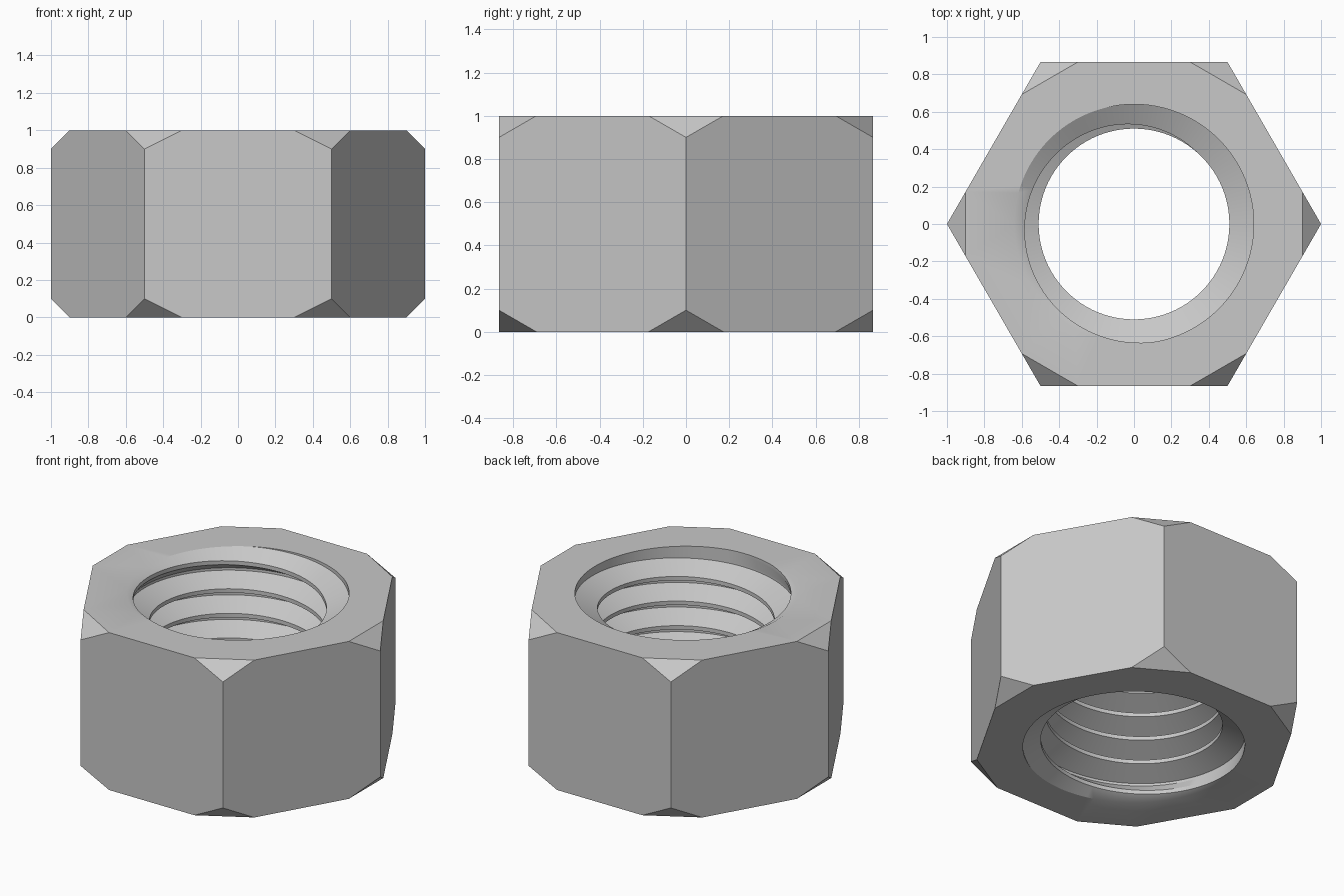
import bpy, bmesh, math
from mathutils import Vector

if "Cube" in bpy.data.objects:
    bpy.data.objects.remove(bpy.data.objects["Cube"], do_unlink=True)

HEIGHT, CHAMFER = 1.0, 0.1
MINOR, MAJOR = 0.51, 0.64
CREST, ROOT = 0.025, 0.016        # flat widths on the thread
TOP_ANGLE, TURNS, FADE = 280, 6.4, 0.64
PITCH = HEIGHT / TURNS
SEGMENTS = 96

steel = bpy.data.materials.new("grey steel")
steel.use_nodes = True
colour = (0.58, 0.58, 0.58, 1)
steel.diffuse_color = colour
steel.node_tree.nodes["Principled BSDF"].inputs["Base Color"].default_value = colour


def thread_column(angle):
    """Points up the bore wall at one angle; the crest fades out at both ends."""
    start = (angle - TOP_ANGLE) / 360 + TURNS
    start -= math.floor(TURNS)
    points = [(MAJOR, 0)]
    for k in range(-3, 11):
        t = start + k
        z = t * PITCH
        depth = min(1, max(0, min(t, TURNS - t) / FADE))
        r = MAJOR - (MAJOR - MINOR) * depth
        mid = z + PITCH / 2
        points += [(r, z - CREST / 2), (r, z + CREST / 2),
                   (MAJOR, mid - ROOT / 2), (MAJOR, mid + ROOT / 2)]
    points.append((MAJOR, HEIGHT))
    a = math.radians(angle)
    return [(r * math.cos(a), r * math.sin(a), min(HEIGHT, max(0, z)))
            for r, z in points]


bm = bmesh.new()

# Hexagonal body with its corners cut off
corners = [Vector((math.cos(math.radians(60 * i)), math.sin(math.radians(60 * i)), 0))
           for i in range(6)]
cut = CHAMFER / math.cos(math.radians(60))
for i, c in enumerate(corners):
    for end, inset in ((0, CHAMFER), (HEIGHT, HEIGHT - CHAMFER)):
        bm.verts.new((c.x, c.y, inset))
        for n in (corners[i - 1], corners[(i + 1) % 6]):
            p = c.lerp(n, cut)
            bm.verts.new((p.x, p.y, end))
bmesh.ops.convex_hull(bm, input=bm.verts[:])
bmesh.ops.dissolve_limit(bm, angle_limit=0.02, verts=bm.verts[:], edges=bm.edges[:])
bm.normal_update()
ends = [f for f in bm.faces if abs(f.normal.z) > 0.99]
bmesh.ops.delete(bm, geom=ends, context='FACES_ONLY')

# Threaded bore
columns = [[bm.verts.new(p) for p in thread_column(360 * i / SEGMENTS)]
           for i in range(SEGMENTS + 1)]
for a, b in zip(columns, columns[1:]):
    for j in range(len(a) - 1):
        bm.faces.new((a[j], b[j], b[j + 1], a[j + 1]))
bmesh.ops.remove_doubles(bm, verts=bm.verts[:], dist=0.0003)

# Flat end faces between the body and the bore
for z, up in ((0, -1), (HEIGHT, 1)):
    rim = [e for e in bm.edges if len(e.link_faces) < 2
           and all(abs(v.co.z - z) < 0.001 for v in e.verts)]
    bmesh.ops.triangle_fill(bm, edges=rim, use_beauty=True, normal=(0, 0, up))
bmesh.ops.recalc_face_normals(bm, faces=bm.faces[:])

mesh = bpy.data.meshes.new("hex_nut")
bm.to_mesh(mesh)
bm.free()
mesh.materials.append(steel)
nut = bpy.data.objects.new("hex_nut", mesh)
bpy.context.collection.objects.link(nut)
bpy.context.view_layer.objects.active = nut
nut.select_set(True)
bpy.ops.object.shade_smooth_by_angle(angle=math.radians(30))
